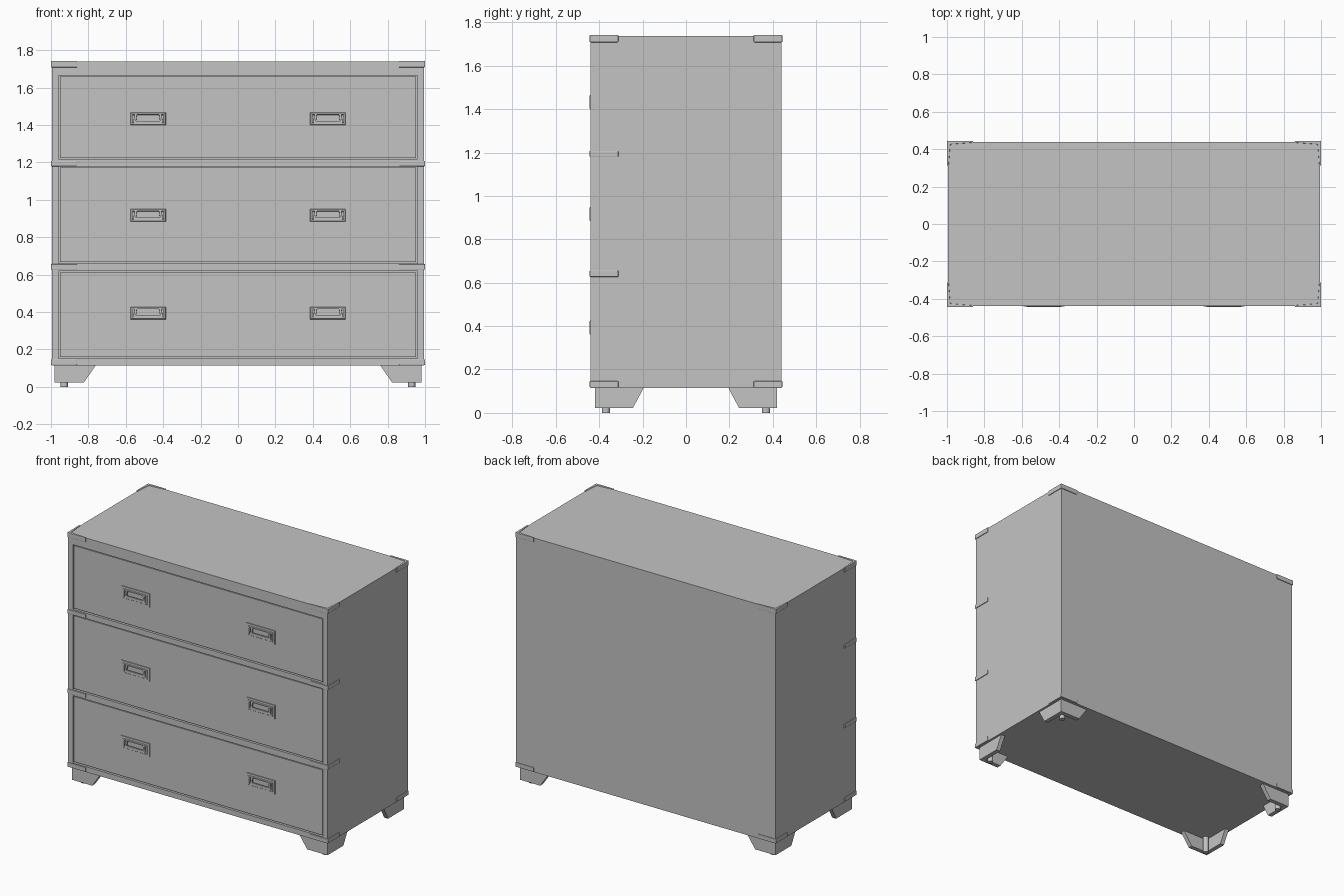
import bpy, bmesh, math
from mathutils import Vector, Matrix

if "Cube" in bpy.data.objects:
    bpy.data.objects.remove(bpy.data.objects["Cube"])

grey = bpy.data.materials.new("plain grey")
grey.diffuse_color = (0.55, 0.55, 0.55, 1)
grey.use_nodes = True
grey.node_tree.nodes["Principled BSDF"].inputs["Base Color"].default_value = grey.diffuse_color


def finish(name, bm, bevel=0.0):
    bmesh.ops.recalc_face_normals(bm, faces=bm.faces)
    me = bpy.data.meshes.new(name)
    bm.to_mesh(me)
    bm.free()
    me.materials.append(grey)
    ob = bpy.data.objects.new(name, me)
    bpy.context.collection.objects.link(ob)
    if bevel:
        m = ob.modifiers.new("bevel", 'BEVEL')
        m.width = bevel
        m.segments = 2
    return ob


def box_bm(x0, x1, y0, y1, z0, z1):
    bm = bmesh.new()
    bmesh.ops.create_cube(bm, size=1)
    for v in bm.verts:
        v.co = Vector((x1 if v.co.x > 0 else x0,
                       y1 if v.co.y > 0 else y0,
                       z1 if v.co.z > 0 else z0))
    return bm


def box(name, *d, bevel=0.0):
    return finish(name, box_bm(*d), bevel)


def prism(name, pts, offset, bevel=0.0):
    """Extrude a planar outline of 3D points along an offset."""
    bm = bmesh.new()
    f = bm.faces.new([bm.verts.new(p) for p in pts])
    r = bmesh.ops.extrude_face_region(bm, geom=[f])
    bmesh.ops.translate(bm, vec=offset,
                        verts=[g for g in r["geom"] if isinstance(g, bmesh.types.BMVert)])
    return finish(name, bm, bevel)


def cut(ob, cutters):
    bpy.context.view_layer.objects.active = ob
    for c in cutters:
        m = ob.modifiers.new("cut", 'BOOLEAN')
        m.object = c
        m.operation = 'DIFFERENCE'
        m.solver = 'EXACT'
        bpy.ops.object.modifier_apply(modifier=m.name)
        bpy.data.objects.remove(c)


HX, HY, Z0, Z1 = 0.995, 0.439, 0.115, 1.738
drawers = [(0.152, 0.618, 0.394), (0.660, 1.179, 0.917), (1.217, 1.665, 1.433)]

# Carcass with three drawer openings
carcass = box("carcass", -HX, HX, -HY, HY, Z0, Z1)
cut(carcass, [box("opening", -0.96, 0.96, -0.6, -0.40, a, b) for a, b, h in drawers])

# Drawers with recessed handles
for i, (a, b, hz) in enumerate(drawers):
    g = 0.007
    drawer = box(f"drawer_{i}", -0.96 + g, 0.96 - g, -0.434, -0.395, a + g, b - g)
    cut(drawer, [box("pocket", s * 0.481 - 0.088, s * 0.481 + 0.088, -0.6, -0.405,
                     hz - 0.038, hz + 0.038) for s in (-1, 1)])
    for s in (-1, 1):
        cx = s * 0.481
        # Thin outer plate with a stepped cup sunk into the drawer
        bm = box_bm(cx - 0.109, cx + 0.109, -0.440, -0.400, hz - 0.047, hz + 0.047)
        bm.faces.ensure_lookup_table()
        front = min(bm.faces, key=lambda f: f.calc_center_median().y)
        for width, push in ((0.014, 0.0), (0.003, -0.004), (0.008, 0.0), (0.001, 0.026)):
            bmesh.ops.inset_region(bm, faces=[front], thickness=width, use_even_offset=True)
            for v in front.verts:
                v.co.y += push
        finish(f"handle_cup_{i}", bm)
        # U-shaped pull hanging in the cup
        u = [(-0.072, 0.029), (-0.080, -0.030), (0.080, -0.030), (0.072, 0.029),
             (0.058, 0.029), (0.064, -0.012), (-0.064, -0.012), (-0.058, 0.029)]
        prism(f"handle_pull_{i}", [(cx + x, -0.444, hz + z) for x, z in u],
              (0, 0.012, 0), 0.002)


def corner_strap(name, sx, sy, z0, z1):
    X, Y, t, lx, ly = 1.0, 0.444, 0.018, 0.14, 0.132
    pts = [(X, Y), (X - lx, Y), (X - lx, Y - 0.009), (X - t, Y - t),
           (X - 0.009, Y - ly), (X, Y - ly)]
    prism(name, [(sx * x, sy * y, z0) for x, y in pts], (0, 0, z1 - z0), 0.003)


for sx in (-1, 1):
    for sy in (-1, 1):
        # Metal straps round the corners
        corner_strap("top_corner_strap", sx, sy, 1.708, 1.742)
        corner_strap("bottom_corner_strap", sx, sy, 0.117, 0.146)
        if sy < 0:
            corner_strap("upper_rail_strap", sx, sy, 1.179, 1.208)
            corner_strap("lower_rail_strap", sx, sy, 0.627, 0.656)

        # Bracket foot: two tapered boards meeting at the corner
        FX, FY, t, fz = 0.98, 0.42, 0.03, 0.022
        prism("foot_front_board",
              [(sx * x, sy * FY, z) for x, z in
               ((FX, Z0), (FX, fz), (0.825, fz), (0.76, Z0))], (0, -sy * t, 0))
        prism("foot_side_board",
              [(sx * FX, sy * y, z) for y, z in
               ((FY - t, Z0), (FY - t, fz), (0.245, fz), (0.195, Z0))], (-sx * t, 0, 0))
        # Round levelling pad inside the foot
        bm = bmesh.new()
        bmesh.ops.create_cone(bm, cap_ends=True, segments=16, radius1=0.019, radius2=0.019,
                              depth=Z0, matrix=Matrix.Translation(
                                  (sx * 0.929, sy * 0.369, Z0 / 2)))
        pad = finish("levelling_pad", bm)
        bpy.context.view_layer.objects.active = pad
        bpy.ops.object.select_all(action='DESELECT')
        pad.select_set(True)
        bpy.ops.object.shade_smooth_by_angle(angle=math.radians(35))
